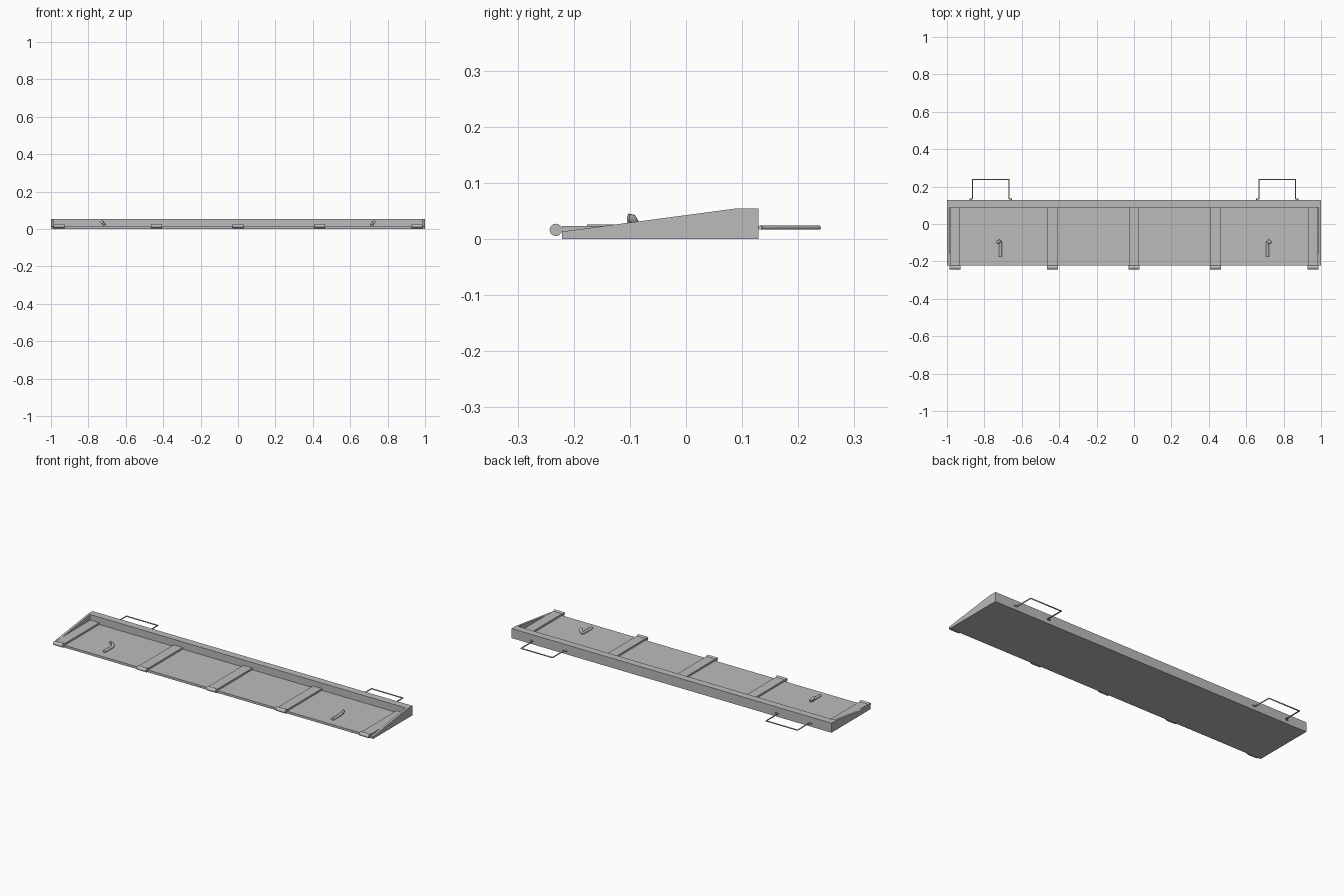
import bpy
import bmesh
from mathutils import Vector

default_cube = bpy.data.objects.get("Cube")
if default_cube:
    bpy.data.objects.remove(default_cube, do_unlink=True)

# Single painted steel colour
steel = bpy.data.materials.new("grey_steel")
steel.use_nodes = True
colour = (0.5, 0.5, 0.5, 1)
steel.diffuse_color = colour
steel.node_tree.nodes["Principled BSDF"].inputs["Base Color"].default_value = colour

FRONT, BACK, WALL_FRONT = -0.221, 0.129, 0.088
FLOOR, RIB_TOP, TOP = 0.013, 0.023, 0.054
WALL = 0.013


def extrude_x(name, profile, x0, x1):
    """Solid made from a (y, z) profile swept from x0 to x1."""
    bm = bmesh.new()
    face = bm.faces.new([bm.verts.new((x0, y, z)) for y, z in profile])
    swept = bmesh.ops.extrude_face_region(bm, geom=[face])["geom"]
    verts = [v for v in swept if isinstance(v, bmesh.types.BMVert)]
    bmesh.ops.translate(bm, verts=verts, vec=Vector((x1 - x0, 0, 0)))
    bmesh.ops.recalc_face_normals(bm, faces=bm.faces)
    mesh = bpy.data.meshes.new(name)
    bm.to_mesh(mesh)
    bm.free()
    mesh.materials.append(steel)
    obj = bpy.data.objects.new(name, mesh)
    bpy.context.collection.objects.link(obj)
    return obj


def rod(name, points, radius):
    """Round bar following a path of points."""
    curve = bpy.data.curves.new(name, "CURVE")
    curve.dimensions = "3D"
    curve.bevel_depth = radius
    curve.bevel_resolution = 2
    curve.use_fill_caps = True
    spline = curve.splines.new("POLY")
    spline.points.add(len(points) - 1)
    for point, co in zip(spline.points, points):
        point.co = (*co, 1)
    curve.materials.append(steel)
    obj = bpy.data.objects.new(name, curve)
    bpy.context.collection.objects.link(obj)
    return obj


# Tray floor with the raised back beam in one profile
extrude_x("tray", [(FRONT, 0), (BACK, 0), (BACK, TOP), (WALL_FRONT, TOP),
                   (WALL_FRONT, FLOOR), (FRONT, FLOOR)], -1 + WALL, 1 - WALL)

# Sloped end walls
slope = [(FRONT, 0), (BACK, 0), (BACK, TOP), (WALL_FRONT, TOP), (FRONT, FLOOR)]
for side, name in ((-1, "right_end_wall"), (1, "left_end_wall")):
    extrude_x(name, slope, side * (1 - WALL), side)

# Floor ribs, each with a hinge barrel at the front
for i, x in enumerate((-0.957, -0.435, 0, 0.435, 0.957)):
    extrude_x(f"rib_{i + 1}", [(FRONT, 0.006), (WALL_FRONT, 0.006),
                               (WALL_FRONT, RIB_TOP), (FRONT, RIB_TOP)],
              x - 0.028, x + 0.028)
    bpy.ops.mesh.primitive_cylinder_add(vertices=24, radius=0.011, depth=0.058,
                                        location=(x, -0.232, 0.016),
                                        rotation=(0, 1.5708, 0))
    barrel = bpy.context.object
    barrel.name = f"hinge_barrel_{i + 1}"
    barrel.data.materials.append(steel)
    bpy.ops.object.shade_smooth_by_angle()

# Lifting hooks and rear handles on both sides
for s, side in ((-1, "right"), (1, "left")):
    rod(f"{side}_hook", [(s * x, y, z) for x, y, z in (
        (0.714, -0.176, 0.017), (0.714, -0.105, 0.017), (0.714, -0.096, 0.02),
        (0.72, -0.092, 0.028), (0.726, -0.096, 0.036), (0.728, -0.103, 0.037))],
        0.0085)
    rod(f"{side}_handle", [(s * x, y, 0.02) for x, y in (
        (0.652, 0.132), (0.668, 0.135), (0.668, 0.238),
        (0.864, 0.238), (0.864, 0.135), (0.88, 0.132))], 0.0037)
